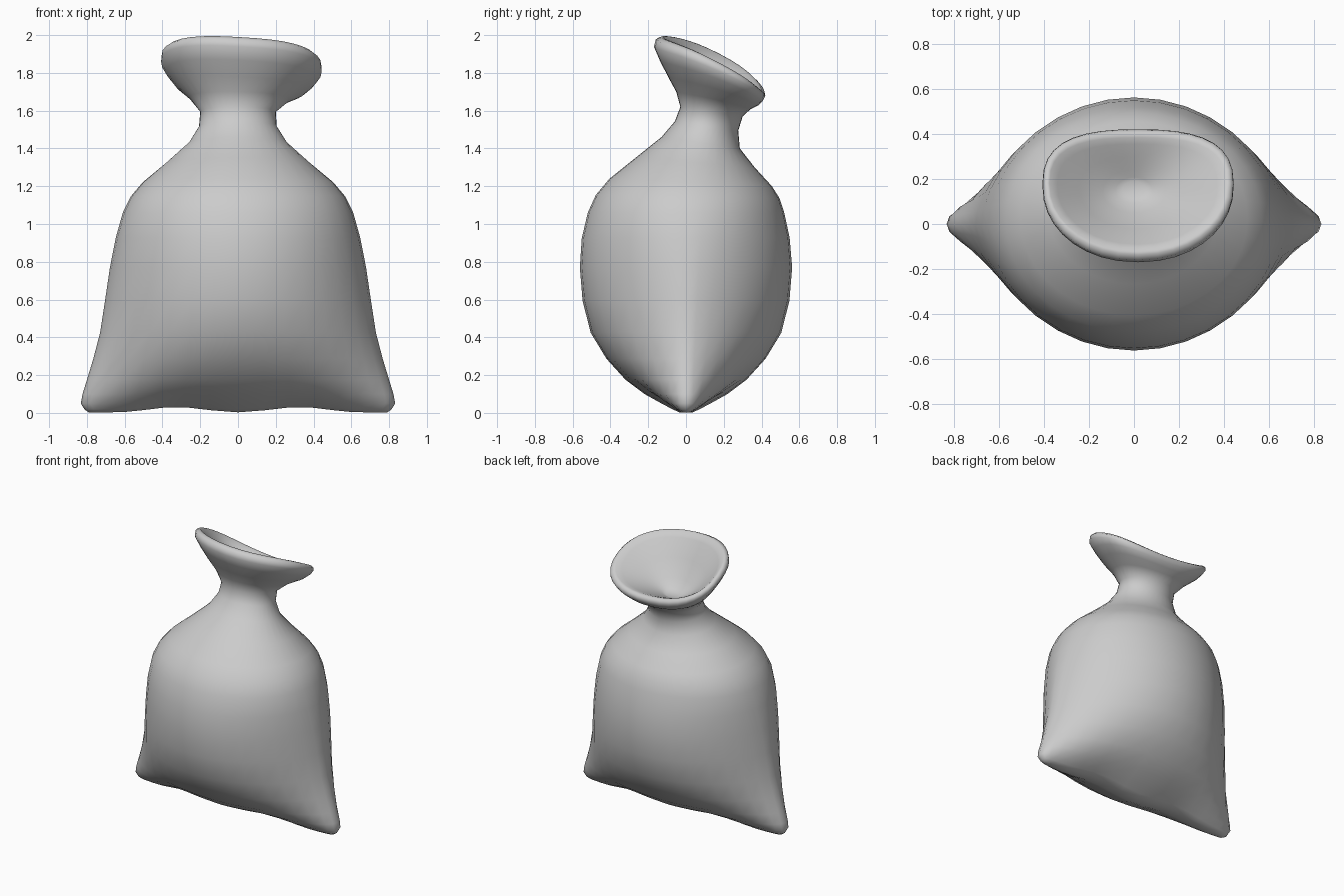
import bpy, bmesh
from math import sin, cos, pi

if "Cube" in bpy.data.objects:
    bpy.data.objects.remove(bpy.data.objects["Cube"])

N = 36

# Body rings, even front to back: half width, half depth, height, side pointedness
body = [
    (.79, .035, .003, .45),
    (.832, .13, .05, .75),
    (.80, .32, .175, 1.2),
    (.73, .505, .425, 1.32),
    (.678, .562, .77, 1.2),
    (.61, .52, 1.06, 1.0),
]
# Shoulder and neck rings, tilted back: half width, front y, front z, back y, back z
neck = [
    (.505, -.405, 1.24, .455, 1.20),
    (.26, -.13, 1.46, .285, 1.40),
    (.20, -.03, 1.62, .30, 1.57),
]
# Mouth rings: flare, rim, then down inside the funnel
mouth = [
    (.345, -.095, 1.78, .385, 1.63),
    (.425, -.17, 1.94, .42, 1.68),
    (.405, -.135, 1.99, .40, 1.71),
    (.355, -.09, 1.95, .355, 1.70),
    (.14, .05, 1.71, .24, 1.65),
    (.05, .12, 1.64, .19, 1.63),
]

# Common form: width, front y/z, back y/z, pointedness, amount of mouth shaping
keys = [(w, -d, z, d, z, p, 0) for w, d, z, p in body]
keys += [k + (1, 0) for k in neck]
for k in mouth:
    m = min(1, max(0, (k[0] - .15) / .25))
    keys.append(k + (1 - .15 * m, m))


def catmull(a, b, c, d, t):
    return b + t / 2 * (c - a + t * (2*a - 5*b + 4*c - d + t * (3*b - a - 3*c + d)))


rings = []
for i in range(len(keys) - 1):
    quad = [keys[max(0, min(len(keys) - 1, i + k))] for k in (-1, 0, 1, 2)]
    for t in (0, .5):
        rings.append([catmull(*v, t) for v in zip(*quad)])
rings.append(keys[-1])


def spow(v, e):
    return abs(v) ** e * (1 if v >= 0 else -1)


def ring_point(ring, i):
    w, yf, zf, yb, zb, p, m = ring
    t = 2 * pi * i / N
    s = spow(sin(t), p)
    c = spow(cos(t), 1 - .12 * m)
    x = w * c + .018 * m
    y = (yf + yb) / 2 + (yb - yf) / 2 * s + .05 * m * c * c
    z = (zf + zb) / 2 + (zb - zf) / 2 * s + .025 * m * c * c
    z -= .06 * m * x                     # mouth leans up to the left
    if zf < .2 and abs(x) < .65:         # wavy bottom seam
        z += .028 * sin(pi * abs(x) / .65) ** 2 * (1 - zf / .2)
    return x, y, z


# Sack: one lofted skin including the inside of the mouth
bm = bmesh.new()
loops = [[bm.verts.new(ring_point(r, i)) for i in range(N)] for r in rings]
for a, b in zip(loops, loops[1:]):
    for i in range(N):
        j = (i + 1) % N
        bm.faces.new((a[i], a[j], b[j], b[i]))

# Bottom seam strip and funnel floor
low = loops[0]
for i in range(N // 2):
    q = [low[i], low[(N - i) % N], low[N - i - 1], low[i + 1]]
    bm.faces.new(list(dict.fromkeys(q)))
bm.faces.new(loops[-1])
bmesh.ops.recalc_face_normals(bm, faces=bm.faces)

mesh = bpy.data.meshes.new("sack")
bm.to_mesh(mesh)
bm.free()
sack = bpy.data.objects.new("sack", mesh)
bpy.context.collection.objects.link(sack)
for f in mesh.polygons:
    f.use_smooth = True
